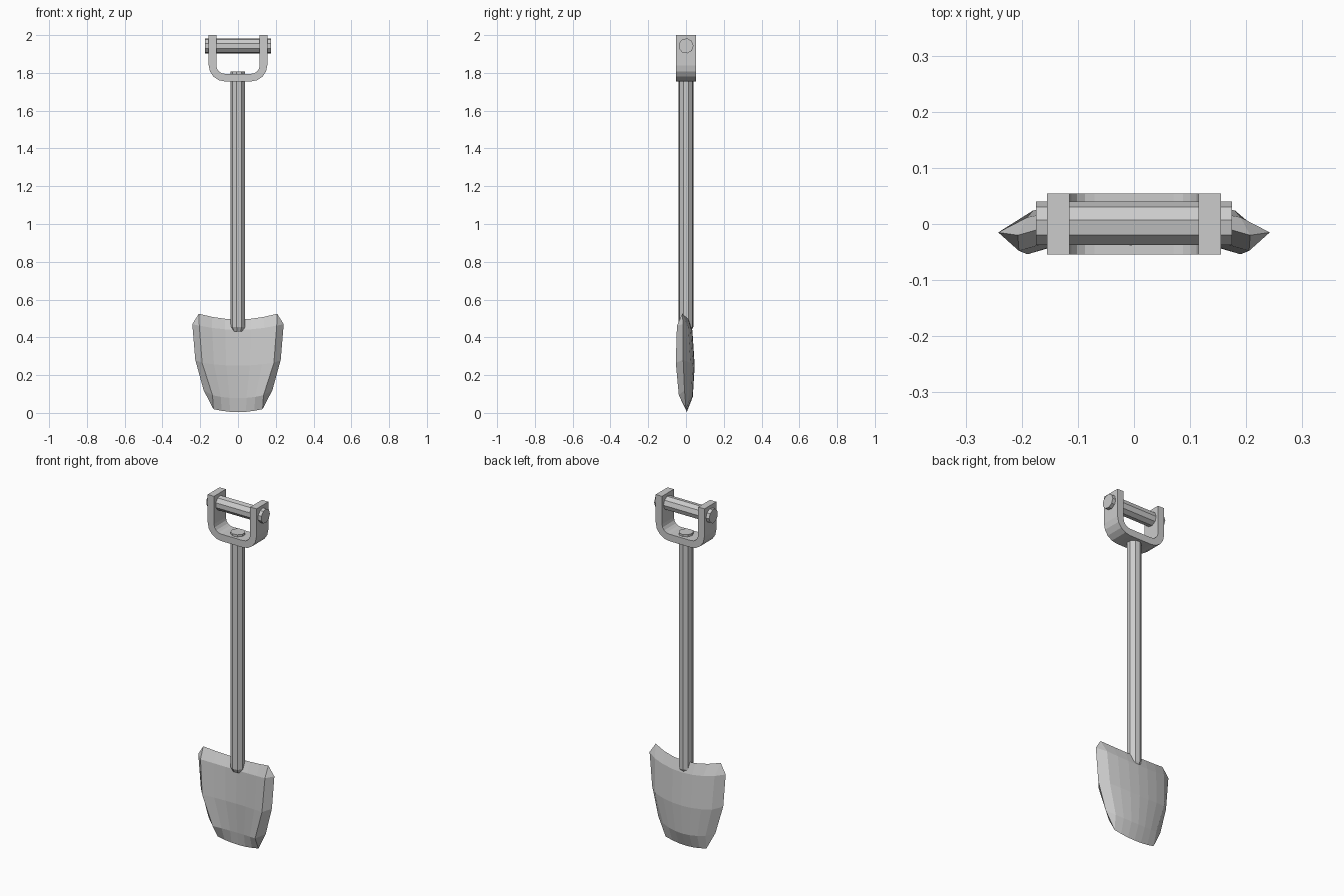
import bpy, bmesh, math
from mathutils import Vector

if "Cube" in bpy.data.objects:
    bpy.data.objects.remove(bpy.data.objects["Cube"])


def make(name, bm):
    bmesh.ops.remove_doubles(bm, verts=bm.verts, dist=1e-5)
    bmesh.ops.dissolve_degenerate(bm, edges=bm.edges, dist=1e-5)
    bmesh.ops.recalc_face_normals(bm, faces=bm.faces)
    me = bpy.data.meshes.new(name)
    bm.to_mesh(me)
    bm.free()
    ob = bpy.data.objects.new(name, me)
    bpy.context.collection.objects.link(ob)
    return ob


def loft(name, rings):
    """Skin closed rings of points and cap both ends."""
    bm = bmesh.new()
    vs = [[bm.verts.new(p) for p in r] for r in rings]
    n = len(rings[0])
    for a, b in zip(vs, vs[1:]):
        for i in range(n):
            j = (i + 1) % n
            bm.faces.new((a[i], a[j], b[j], b[i]))
    bm.faces.new(vs[0])
    bm.faces.new(vs[-1])
    return make(name, bm)


ANGLES = [math.radians(40 * i) for i in range(9)]

# Nine-sided shaft with a short tapered foot
loft("shaft", [[(-r * math.cos(a), r * math.sin(a), z) for a in ANGLES]
               for r, z in ((0.027, 0.432), (0.039, 0.455), (0.039, 1.807))])

# Nine-sided cross grip
loft("grip", [[(x, 0.04 * math.cos(a), 1.943 + 0.04 * math.sin(a)) for a in ANGLES]
              for x in (-0.175, 0.175)])


# U-shaped yoke: half arc mirrored, with inner and outer outlines
def u_outline(r):
    half = [(0.07 + r, 2.0)]
    half += [(0.07 + r * math.cos(t), 1.84 - r * math.sin(t))
             for t in (math.radians(22.5 * k) for k in range(5))]
    return half + [(-x, z) for x, z in reversed(half)]


loft("yoke", [[(xo, -0.054, zo), (xo, 0.054, zo), (xi, 0.054, zi), (xi, -0.054, zi)]
              for (xo, zo), (xi, zi) in zip(u_outline(0.085), u_outline(0.045))])

# Blade: dished front and back grids that meet along a shared sharp rim
US = [-1, -0.67, -0.33, 0, 0.33, 0.67, 1]
RIM_SIDE = [(0.242, -0.015, 0.47), (0.226, -0.015, 0.28), (0.182, -0.008, 0.12)]
# each row: half width, centre y, forward curl, centre z, upward curl
FRONT = [(0.205, -0.012, 0.036, 0.44, 0.022), (0.19, -0.018, 0.036, 0.25, 0.015),
         (0.135, -0.006, 0.032, 0.078, 0.015)]
BACK = [(0.19, 0.034, 0.022, 0.435, 0.022), (0.18, 0.046, 0.022, 0.25, 0.015),
        (0.135, 0.036, 0.02, 0.085, 0.015)]
RIM_TOP = (0.207, 0.015, 0.035, 0.495, 0.03)
RIM_BOTTOM = (0.13, 0.004, 0.004, 0.004, 0.016)


def curl(row, u):
    w, y, dy, z, dz = row
    return (w * u, y - dy * u * u, z + dz * u * u)


def rim_row(row):
    pts = [curl(row, u) for u in US]
    return [pts[0]] + pts + [pts[-1]]


bm = bmesh.new()
for side in (FRONT, BACK):
    grid = [rim_row(RIM_TOP)]
    for row, (x, y, z) in zip(side, RIM_SIDE):
        grid.append([(-x, y, z)] + [curl(row, u) for u in US] + [(x, y, z)])
    grid.append(rim_row(RIM_BOTTOM))
    for a, b in zip(grid, grid[1:]):
        for i in range(len(a) - 1):
            quad = []
            for p in (a[i], a[i + 1], b[i + 1], b[i]):
                if p not in quad:
                    quad.append(p)
            bm.faces.new([bm.verts.new(Vector(p)) for p in quad])
make("blade", bm)
